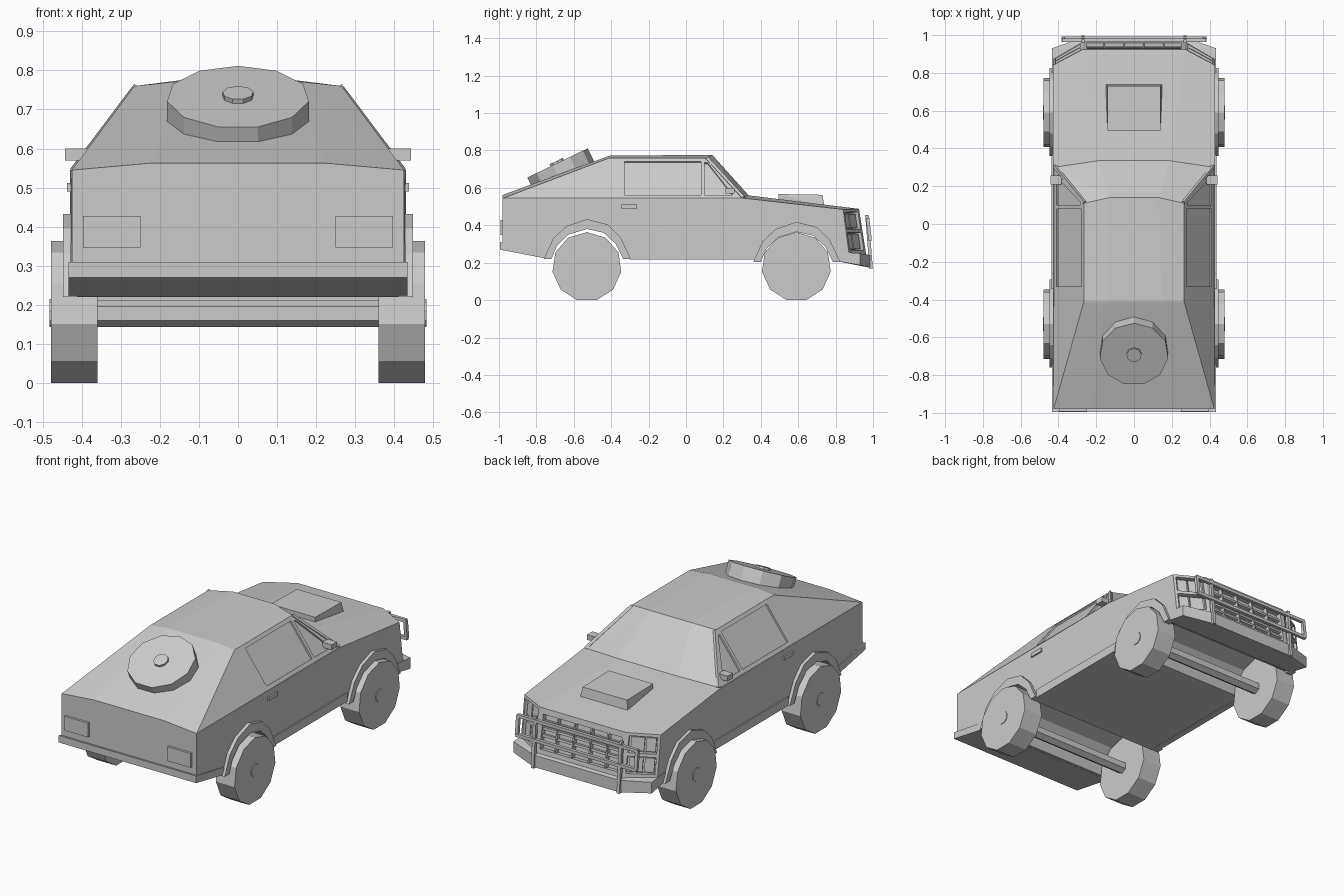
import bpy, bmesh
from math import sin, cos, pi
from mathutils import Vector as V

if "Cube" in bpy.data.objects:
    bpy.data.objects.remove(bpy.data.objects["Cube"])


def finish(name, bm, mirror=False):
    bmesh.ops.recalc_face_normals(bm, faces=bm.faces[:])
    me = bpy.data.meshes.new(name)
    bm.to_mesh(me)
    bm.free()
    ob = bpy.data.objects.new(name, me)
    bpy.context.collection.objects.link(ob)
    if mirror:
        ob.modifiers.new("mirror", 'MIRROR')
    return ob


def hull(name, half_points):
    """Convex solid from half of its corner points, mirrored in x."""
    bm = bmesh.new()
    for x, y, z in half_points:
        bm.verts.new((x, y, z))
        bm.verts.new((-x, y, z))
    res = bmesh.ops.convex_hull(bm, input=bm.verts[:])
    loose = [v for v in bm.verts if not v.link_faces]
    bmesh.ops.delete(bm, geom=loose, context='VERTS')
    bmesh.ops.dissolve_limit(bm, angle_limit=0.01, verts=bm.verts[:], edges=bm.edges[:])
    return finish(name, bm)


def prism(name, pts, vec, mirror=False):
    """Outline in space, extruded along vec."""
    bm = bmesh.new()
    vec = V(vec)
    a = [bm.verts.new(V(p)) for p in pts]
    b = [bm.verts.new(V(p) + vec) for p in pts]
    bm.faces.new(a)
    bm.faces.new(b)
    for i in range(len(a)):
        j = (i + 1) % len(a)
        bm.faces.new((a[i], a[j], b[j], b[i]))
    return finish(name, bm, mirror)


def box(name, x, y, z, mirror=True):
    return prism(name, [(x[0], y[0], z[0]), (x[0], y[1], z[0]), (x[0], y[1], z[1]), (x[0], y[0], z[1])],
                 (x[1] - x[0], 0, 0), mirror)


def disc(name, c, n, up, r, depth, sides, mirror=False):
    c, n, up = V(c), V(n).normalized(), V(up).normalized()
    side = n.cross(up)
    pts = [c + up * r * cos(2 * pi * i / sides) + side * r * sin(2 * pi * i / sides) for i in range(sides)]
    return prism(name, pts, n * depth, mirror)


def bar(name, a, b, t=0.009, mirror=True):
    a, b = V(a), V(b)
    d = (b - a).normalized()
    u = d.cross(V((0, 1, 0))).normalized()
    w = d.cross(u)
    return prism(name, [a + u * t + w * t, a + u * t - w * t, a - u * t - w * t, a - u * t + w * t], b - a, mirror)


def cut(target, cutter):
    cutter.hide_render = True
    m = target.modifiers.new("cut", 'BOOLEAN')
    m.operation, m.solver, m.object = 'DIFFERENCE', 'EXACT', cutter
    bpy.context.view_layer.objects.active = target
    bpy.ops.object.modifier_apply(modifier=m.name)
    bpy.data.objects.remove(cutter)


def patch(c, u0, u1, v0, v1):
    """Rectangle on a quad (top start, top end, bottom end, bottom start) and the quad's forward normal."""
    tl, tr, br, bl = [V(p) for p in c]
    at = lambda u, v: tl.lerp(tr, u).lerp(bl.lerp(br, u), v)
    n = (tr - tl).cross(bl - tl).normalized()
    if n.y < 0:
        n = -n
    return [at(u0, v0), at(u1, v0), at(u1, v1), at(u0, v1)], n


def panel(name, rect, start, end, mirror=False):
    pts, n = rect
    return prism(name, [p + n * start for p in pts], n * (end - start), mirror)


# main body shell and cabin
body = hull("body", [
    (.425, -.98, .28), (.425, -.98, .545), (.22, -.98, .563), (.43, -.73, .22),
    (.43, .31, .545), (.19, .335, .56), (.43, .84, .485), (.27, .925, .488),
    (.43, .875, .22), (.27, .967, .22)])
cabin = hull("cabin", [
    (.425, -.978, .545), (.22, -.978, .563), (.425, .30, .545), (.19, .335, .56),
    (.265, -.41, .76), (.15, -.41, .772), (.265, .11, .76), (.13, .14, .777)])

# wheel arches cut through the body, with flares
inner = [(-.19, .22), (-.16, .29), (-.10, .35), (0, .38), (.09, .36), (.155, .30), (.195, .22)]
outer = [(-.23, .22), (-.18, .33), (-.11, .395), (0, .433), (.11, .405), (.18, .335), (.235, .22)]
for end, cy, dz in (("rear", -.53, 0), ("front", .59, -.015)):
    well = [(-.19, .1)] + inner + [(.195, .1)]
    cut(body, prism("well_cutter", [(-.6, cy + y, z + dz) for y, z in well], (1.2, 0, 0)))
    prism(end + "_flare", [(.41, cy + y, z + dz) for y, z in outer + inner[::-1]], (.038, 0, 0), True)
    # wheels, hubs and axle
    disc(end + "_wheel", (.36, cy, .178), (1, 0, 0), (0, 0, 1), .1855, .118, 11, True)
    disc(end + "_hub", (.47, cy, .178), (1, 0, 0), (0, 0, 1), .037, .012, 9, True)
    disc(end + "_axle", (-.37, cy, .178), (1, 0, 0), (0, 0, 1), .035, .74, 6)

# side windows recessed into the sloping cabin sides
slope = lambda y, z: V((.425 - (z - .545) * .16 / .215, y, z))
for outline in ([(-.33, .563), (.08, .563), (.08, .742), (-.33, .742)],
                [(.10, .563), (.25, .563), (.115, .735), (.10, .735)]):
    for s in (1, -1):
        n = V((.8, 0, .6))
        pts = [slope(y, z) + n * .03 for y, z in outline]
        v = -n * .04
        cut(cabin, prism("window_cutter", [(p.x * s, p.y, p.z) for p in pts], (v.x * s, 0, v.z)))

# windscreen pillars
bar("windscreen_pillar", (.262, .112, .757), (.42, .305, .547), .008)

# headlights and indicators recessed in the angled nose corners
corner = [(.27, .925, .488), (.43, .84, .485), (.43, .875, .22), (.27, .967, .22)]
for name, v0, v1 in (("headlight", .06, .40), ("indicator", .47, .82)):
    for s in (1, -1):
        quad = [(x * s, y, z) for x, y, z in corner]
        cut(body, panel("lamp_cutter", patch(quad, .1, .92, v0, v1), -.03, .03))
    panel(name, patch(corner, .16, .55, v0 + .03, v1 - .03), -.032, -.012, True)
    panel(name + "_outer", patch(corner, .6, .88, v0 + .03, v1 - .03), -.032, -.012, True)

# grille opening with slats
nose = [(-.27, .925, .488), (.27, .925, .488), (.27, .967, .22), (-.27, .967, .22)]
cut(body, panel("grille_cutter", patch(nose, .04, .96, .12, .82), -.03, .03))
for i in range(4):
    v = .25 + i * .14
    panel("grille_slat", patch(nose, .04, .96, v, v + .05), -.032, -.012)
for i in range(4):
    u = .2 + i * .195
    panel("grille_divider", patch(nose, u, u + .015, .12, .82), -.032, -.004)

# bumpers and sills
hull("front_bumper", [(.433, .80, .21), (.433, .80, .26), (.435, .93, .187), (.435, .93, .25),
                      (.27, .988, .172), (.27, .988, .24)])
hull("rear_bumper", [(.433, -.995, .27), (.433, -.995, .31), (.433, -.745, .265), (.433, -.735, .22)])
box("sill", (.40, .436), (-.30, .365), (.218, .268))

# bull bar
bar("bull_bar_top", (-.38, .972, .43), (.38, .972, .43), mirror=False)
bar("bull_bar_middle", (-.38, .984, .325), (.38, .984, .325), mirror=False)
bar("bull_bar_upright", (.27, .967, .455), (.27, .99, .168))
bar("bull_bar_end", (.375, .972, .43), (.375, .984, .325))

# bonnet scoop
hull("bonnet_scoop", [(.138, .495, .52), (.14, .495, .567), (.15, .74, .50), (.14, .73, .563)])

# spare wheel on the sloping tail
n = V((0, -.435, .90)).normalized()
up = V((0, .90, .435))
face = V((0, -.69, .732))
disc("spare_wheel", face - n * .11, n, up, .183, .11, 11)
disc("spare_hub", face - n * .02, n, up, .04, .032, 9)

# tail lights, mirrors, door handles
box("tail_light", (.25, .397), (-.993, -.96), (.347, .428))
box("door_mirror", (.385, .443), (.21, .258), (.57, .60))
box("door_handle", (.41, .437), (-.345, -.262), (.49, .512))
